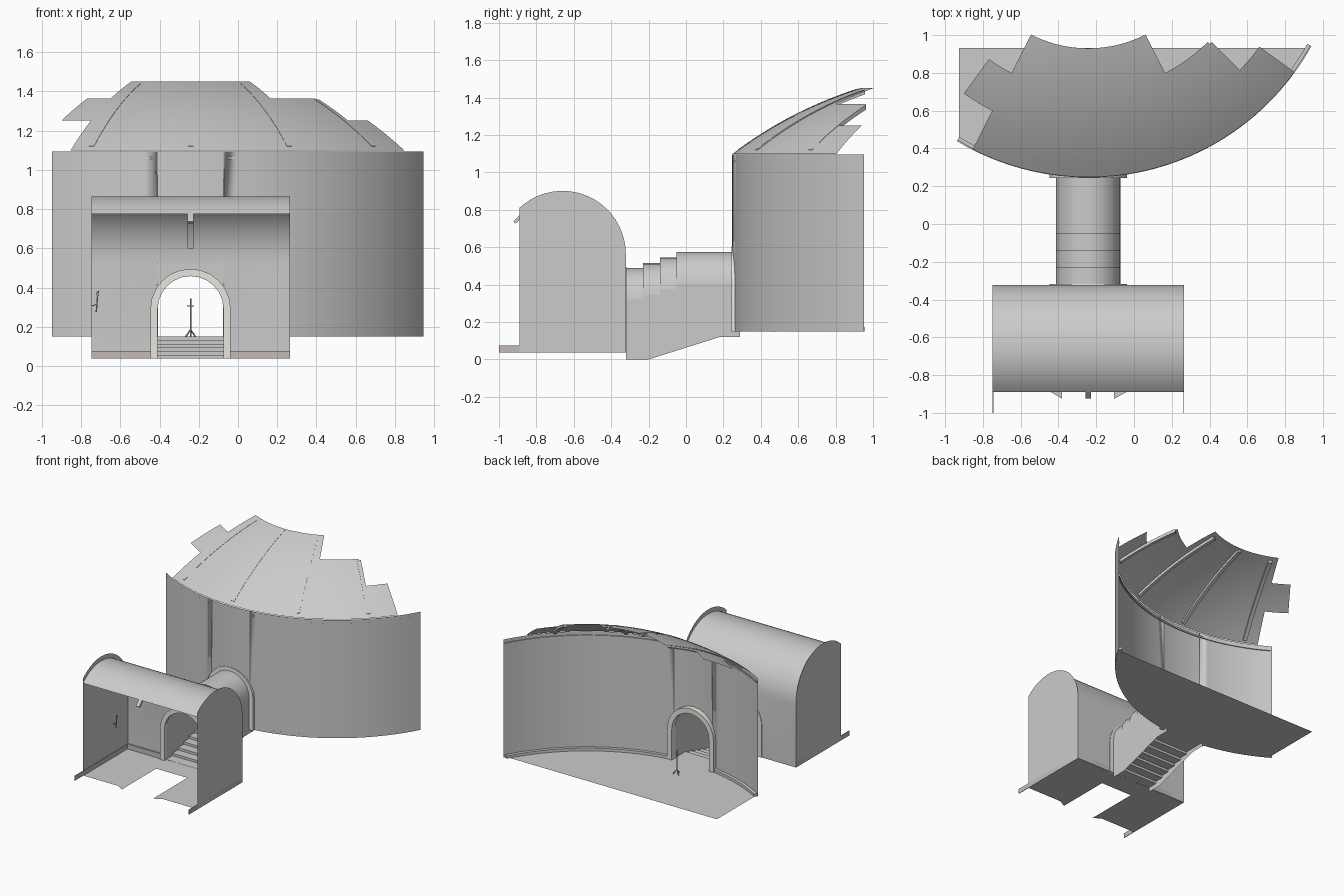
import bpy, bmesh
from math import sin, cos, radians, sqrt, pi, acos, asin

if "Cube" in bpy.data.objects:
    bpy.data.objects.remove(bpy.data.objects["Cube"])

CX, CY, R = -0.242, 1.597, 1.351          # axis and radius of the big round hall
SZ, SR = -0.68, 2.232                     # centre height and radius of the dome sphere
FLOOR, HALL = 0.037, 0.15                 # floor levels of porch and hall


def material(name, rgb):
    m = bpy.data.materials.new(name)
    m.diffuse_color = (*rgb, 1)
    m.use_nodes = True
    m.node_tree.nodes["Principled BSDF"].inputs["Base Color"].default_value = m.diffuse_color
    return m


STONE = material("pale_stone", (0.80, 0.79, 0.74))
BOARD = material("dull_brown", (0.55, 0.50, 0.47))
FLAME = material("orange", (0.75, 0.35, 0.1))


def finish(name, bm, mat=None, smooth=True):
    bmesh.ops.remove_doubles(bm, verts=bm.verts, dist=1e-5)
    bmesh.ops.recalc_face_normals(bm, faces=bm.faces)
    me = bpy.data.meshes.new(name)
    bm.to_mesh(me)
    bm.free()
    ob = bpy.data.objects.new(name, me)
    bpy.context.collection.objects.link(ob)
    if mat:
        me.materials.append(mat)
    if smooth:
        bpy.ops.object.select_all(action='DESELECT')
        ob.select_set(True)
        bpy.context.view_layer.objects.active = ob
        bpy.ops.object.shade_smooth_by_angle(angle=radians(30))
    return ob


def loft(name, patches, mat=None, caps=False, smooth=True):
    """Each patch is a list of equally long rows of points, skinned row to row."""
    bm = bmesh.new()
    for rows in patches:
        vs = [[bm.verts.new(p) for p in row] for row in rows]
        for a, b in zip(vs, vs[1:]):
            for i in range(len(a) - 1):
                bm.faces.new((a[i], a[i + 1], b[i + 1], b[i]))
        if caps:
            for k in (0, -1):
                bm.faces.new([v[k] for v in vs[:-1]])
    return finish(name, bm, mat, smooth)


def sheet(name, pts, mat=None):
    bm = bmesh.new()
    bm.faces.new([bm.verts.new(p) for p in pts])
    return finish(name, bm, mat, False)


def box(name, lo, hi, mat=None):
    bm = bmesh.new()
    bmesh.ops.create_cube(bm, size=1)
    for v in bm.verts:
        v.co = [(a + b) / 2 + c * (b - a) for a, b, c in zip(lo, hi, v.co)]
    return finish(name, bm, mat, False)


def rod(name, pts, r, mat=None):
    cu = bpy.data.curves.new(name, 'CURVE')
    cu.dimensions = '3D'
    cu.bevel_depth, cu.bevel_resolution, cu.use_fill_caps = r, 1, True
    s = cu.splines.new('POLY')
    s.points.add(len(pts) - 1)
    for p, q in zip(s.points, pts):
        p.co = (*q, 1)
    ob = bpy.data.objects.new(name, cu)
    bpy.context.collection.objects.link(ob)
    if mat:
        cu.materials.append(mat)


def arc(a, b, n):
    return [a + (b - a) * i / n for i in range(n + 1)]


def polar(r, deg, z):
    t = radians(deg)
    return (CX + r * sin(t), CY - r * cos(t), z)


def dome(r, deg, off=0.0):
    return polar(r, deg, SZ + sqrt(SR * SR - r * r) + off)


def arch(hw, spring, y, base=None, n=12):
    pts = [(CX - hw * cos(t), y, spring + hw * sin(t)) for t in arc(0, pi, n)]
    if base is not None:
        pts = [(CX - hw, y, base)] + pts + [(CX + hw, y, base)]
    return pts


# --- round hall: wall with arched doorway
DOOR, SPRING = 0.17, 0.405
da = asin(DOOR / R) * 180 / pi


def wall(lo_of, angles):
    return [[polar(R, a, lo_of(a)) for a in angles], [polar(R, a, 1.095) for a in angles]]


over = [asin(-DOOR * cos(t) / R) * 180 / pi for t in arc(0, pi, 16)]
head = lambda a: SPRING + sqrt(max(0, DOOR ** 2 - (R * sin(radians(a))) ** 2))
loft("hall_wall", [wall(lambda a: HALL, arc(-31.6, -da, 8)), wall(head, over),
                   wall(lambda a: HALL, arc(da, 61.5, 18))])

# hall floor, cut straight at the back
rim = [polar(R - 0.003, a, HALL) for a in arc(-30.5, 60.4, 30)]
sheet("hall_floor", rim + [(rim[0][0], rim[-1][1], HALL)])


# beads round the foot and the top of the wall
def bead(name, spans, z, h, d):
    loft(name, [[[polar(r, a, q) for a in arc(s, e, n)] for r, q in
                 ((R, z), (R - d, z), (R - d, z + h), (R, z + h), (R, z))]
                for s, e, n in spans], None, True)


bead("skirting_bead", [(-31, -8.8, 8), (8.8, 61, 18)], HALL, 0.022, 0.025)
bead("top_bead", [(-31, 61, 30)], 1.055, 0.012, 0.008)

# broken dome: rings of panels on a 9 degree grid
rings = ((1.349, 1.12, -27, 54), (1.12, 0.895, -36, 45), (0.895, 0.667, -27, 27))
loft("dome_panels", [[[dome(r, a) for a in arc(s, e, int((e - s) / 3))]
                      for r in arc(r0, r1, 4)] for r0, r1, s, e in rings])


# ribs under the dome
def rib(deg, r_end):
    rs, w = arc(1.32, r_end, 10), 0.014
    corners = ((-w, 0.002), (w, 0.002), (w, -0.022), (-w, -0.022), (-w, 0.002))
    return [[dome(r, deg + s / r * 180 / pi, o) for r in rs] for s, o in corners]


loft("dome_ribs", [rib(-22.5, 0.70), rib(0, 0.68), rib(22.5, 0.70), rib(45, 0.91)], None, True)


# arched door frames
def frame(name, inner, outer, spring, base, y0, y1):
    rows = [arch(h, spring, y, base) for h, y in
            ((inner, y0), (outer, y0), (outer, y1), (inner, y1), (inner, y0))]
    loft(name, [rows], STONE, True)


frame("hall_door_frame", 0.165, 0.205, 0.40, HALL, 0.243, 0.29)
frame("porch_door_frame", 0.168, 0.205, 0.29, FLOOR, -0.345, -0.318)

# --- passage: stepped barrel vault and side walls
tops = ((-0.32, -0.23, 0.32), (-0.23, -0.14, 0.345), (-0.14, -0.05, 0.375), (-0.05, 0.255, SPRING))
loft("passage_vault", [[arch(DOOR, s, y) for y0, y1, s in tops for y in (y0, y1)]])
side = [(-0.32, 0), (-0.2, 0), (0.18, 0.12), (0.29, 0.12), (0.29, 0.15), (0.255, 0.15)]
side += [(y, s) for y0, y1, s in reversed(tops) for y in (y1, y0)]
for sx, tag in ((-1, "left"), (1, "right")):
    sheet("passage_wall_" + tag, [(CX + sx * DOOR, y, z) for y, z in side])

# stairs and landing
prof, n = [(-0.32, FLOOR), (-0.24, FLOOR)], 6
for i in range(n):
    y, z = -0.24 + i * 0.07, FLOOR + (i + 1) * (HALL - FLOOR) / n
    prof += [(y, z), (y + 0.07, z)]
prof += [(0.29, HALL)]
loft("stairs", [[[(CX + s, y, z) for y, z in prof] for s in (-DOOR, DOOR)]], None, False, False)

# --- porch: barrel vault running down into the pierced back wall
X0, X1, YB, YF, VR, VZ = -0.748, 0.266, -0.322, -0.89, 0.338, 0.527
VY = YB - VR
end = acos((YF - VY) / VR)
vault = [(VY + VR * cos(t), VZ + VR * sin(t)) for t in arc(0, end, 20)]
back = arch(DOOR, 0.29, YB)
up = lambda row: [(x, y, VZ) for x, y, z in row]
left = [(X0, YB, FLOOR), (CX - DOOR, YB, FLOOR)]
right = [(CX + DOOR, YB, FLOOR), (X1, YB, FLOOR)]
loft("porch_vault", [[[(x, y, z) for x in (X0, CX - DOOR, CX + DOOR, X1)] for y, z in vault]]
     + [[row, up(row)] for row in (left, back, right)])
for x, tag in ((X0, "left"), (X1, "right")):
    # end walls rise a little above the vault
    sheet("porch_wall_" + tag, [(x, YB, FLOOR)] + [(x, y, z + 0.036) for y, z in vault]
          + [(x, YF, FLOOR)])
    s = 0.004 if x < 0 else -0.004
    box("side_board_" + tag, (min(x, x + s), -1.0, FLOOR), (max(x, x + s), YB, 0.075), BOARD)
for a, b, tag in ((X0, CX - 0.205, "left"), (CX + 0.205, X1, "right")):
    box("back_board_" + tag, (a, YB - 0.012, FLOOR), (b, YB, 0.077), BOARD)

# porch floor with a deep notch at the front
sheet("porch_floor", [(X0, YB, FLOOR), (X0, YF, FLOOR), (-0.44, YF, FLOOR), (-0.38, -0.925, FLOOR),
                      (-0.38, -0.49, FLOOR), (-0.105, -0.49, FLOOR), (-0.105, -0.925, FLOOR),
                      (-0.04, YF, FLOOR), (X1, YF, FLOOR), (X1, YB, FLOOR)])

# narrow rib under the porch vault
bar = [[(CX + s, VY + q * cos(t), VZ + q * sin(t)) for t in arc(0.23, 2.47, 16)]
       for s, q in ((-0.015, VR - 0.002), (0.015, VR - 0.002), (0.015, VR - 0.018),
                    (-0.015, VR - 0.018), (-0.015, VR - 0.002))]
loft("porch_rib", [bar], None, True)

# small stand on three legs in the hall
TY = 0.46
rod("stand_pole", [(CX, TY, 0.175), (CX, TY, 0.345)], 0.004)
rod("stand_crossbar", [(CX - 0.018, TY, 0.305), (CX + 0.018, TY, 0.305)], 0.003)
for k in range(3):
    t = radians(30 + 120 * k)
    rod(f"stand_leg_{k}", [(CX, TY, 0.185), (CX + 0.028 * cos(t), TY + 0.028 * sin(t), HALL)], 0.004)

# wall torch in the porch
rod("torch_arm", [(X0, -0.51, 0.305), (-0.718, -0.51, 0.315)], 0.003)
rod("torch_shaft", [(-0.723, -0.51, 0.275), (-0.716, -0.51, 0.36)], 0.004)
rod("torch_flame", [(-0.716, -0.51, 0.36), (-0.715, -0.51, 0.382)], 0.006, FLAME)
